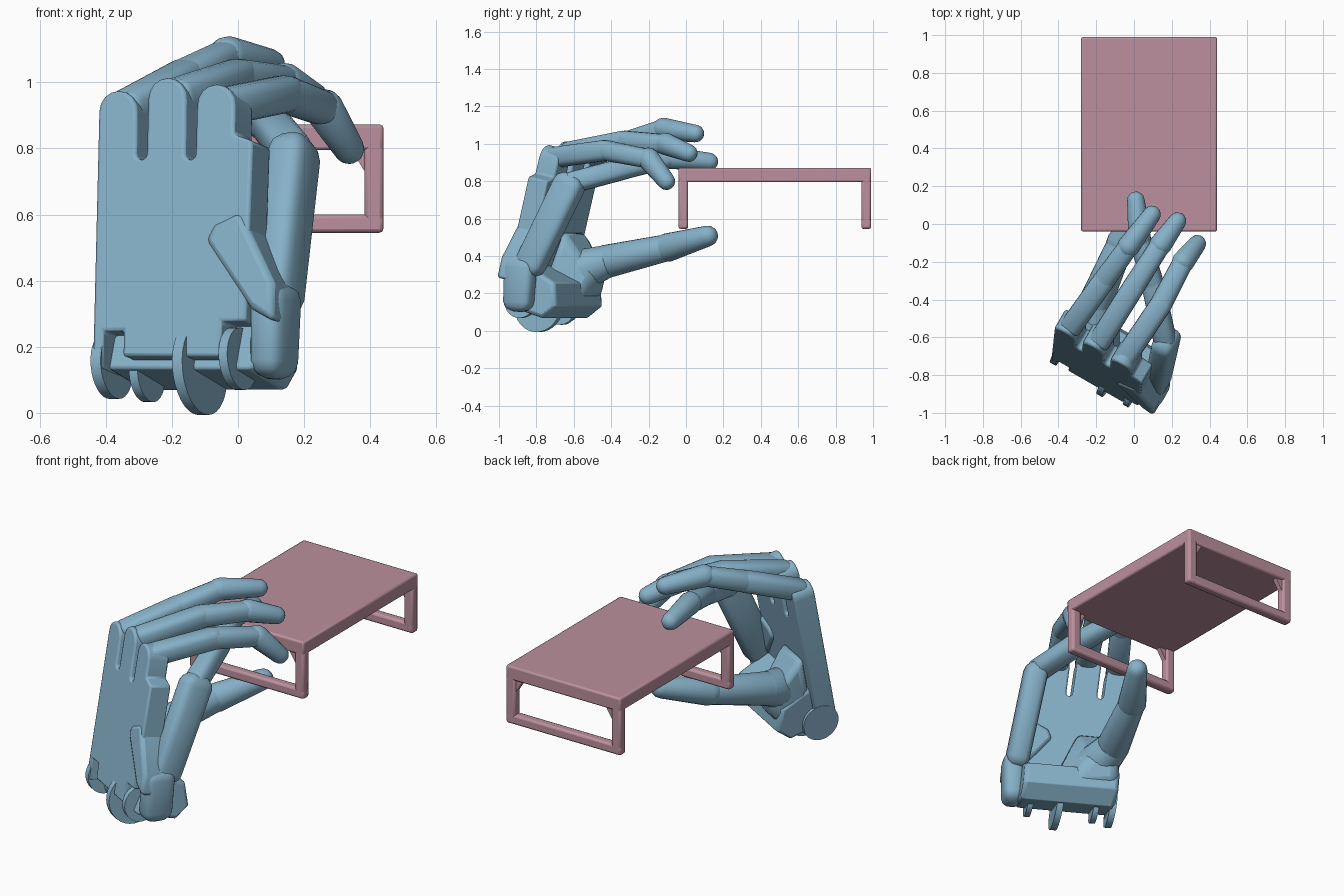
import bpy, bmesh
from math import sin, cos, pi, radians
from mathutils import Vector, Matrix

if "Cube" in bpy.data.objects:
    bpy.data.objects.remove(bpy.data.objects["Cube"])


def material(name, rgb):
    m = bpy.data.materials.new(name)
    m.diffuse_color = (*rgb, 1)
    m.use_nodes = True
    m.node_tree.nodes["Principled BSDF"].inputs["Base Color"].default_value = m.diffuse_color
    return m


BLUE = material("blue_shell", (0.24, 0.44, 0.58))
PINK = material("pink_table", (0.50, 0.28, 0.34))

# Palm frame: U across the palm, N towards the table, W up the palm
U = Vector((0.87, -0.5, 0.0))
W = Vector((0.02, 0.23, 1.0)).normalized()
N = W.cross(U).normalized()
O = Vector((-0.205, -0.86, 0.1))


def P(u, n, w):
    return O + U * u + N * n + W * w


def finish(name, bm, mat, bevel=0.0):
    bmesh.ops.recalc_face_normals(bm, faces=bm.faces)
    me = bpy.data.meshes.new(name)
    bm.to_mesh(me)
    bm.free()
    ob = bpy.data.objects.new(name, me)
    bpy.context.collection.objects.link(ob)
    me.materials.append(mat)
    if bevel:
        b = ob.modifiers.new("soft_edges", 'BEVEL')
        b.width, b.segments, b.limit_method, b.angle_limit = bevel, 2, 'ANGLE', radians(40)
    bpy.ops.object.select_all(action='DESELECT')
    ob.select_set(True)
    bpy.context.view_layer.objects.active = ob
    bpy.ops.object.shade_smooth_by_angle(angle=radians(35))
    return ob


def prism(name, a, b, bevel=0.0):
    """Close two matching outlines into a solid."""
    bm = bmesh.new()
    a = [bm.verts.new(p) for p in a]
    b = [bm.verts.new(p) for p in b]
    bm.faces.new(a)
    bm.faces.new(b[::-1])
    for i in range(len(a)):
        j = (i + 1) % len(a)
        bm.faces.new((a[i], b[i], b[j], a[j]))
    return finish(name, bm, BLUE, bevel)


def plate(name, outline, n0, n1, bevel=0.01):
    """Extrude a (u, w) outline through the palm thickness."""
    return prism(name, [P(u, n0, w) for u, w in outline], [P(u, n1, w) for u, w in outline], bevel)


def arc(u, w, r, a0, a1, n=8):
    return [(u + r * cos(radians(a0 + (a1 - a0) * i / n)),
             w + r * sin(radians(a0 + (a1 - a0) * i / n))) for i in range(n + 1)]


def link(name, p, q, r0, r1, depth=1.0, square=1.0, cap=1.0):
    """Tapered rounded link between two joints."""
    p, q = Vector(p), Vector(q)
    z = (q - p).normalized()
    x = (U - z * U.dot(z)).normalized()
    y = z.cross(x)
    L = (q - p).length
    rings = [(-r0 * cap * cos(t), r0 * sin(t)) for t in (0.3, 0.7, 1.1, pi / 2)]
    rings += [(L + r1 * cos(t), r1 * sin(t)) for t in (pi / 2, 1.1, 0.7, 0.3)]
    bm = bmesh.new()
    loops = []
    for h, r in rings:
        loop = []
        for k in range(20):
            c, s = cos(k * pi / 10), sin(k * pi / 10)
            cx = abs(c) ** square * (1 if c > 0 else -1)
            sy = abs(s) ** square * (1 if s > 0 else -1)
            loop.append(bm.verts.new(p + z * h + x * r * cx + y * r * sy * depth))
        loops.append(loop)
    for a, b in zip(loops, loops[1:]):
        for k in range(20):
            bm.faces.new((a[k], a[(k + 1) % 20], b[(k + 1) % 20], b[k]))
    bm.faces.new(loops[0])
    bm.faces.new(loops[-1])
    return finish(name, bm, BLUE)


def hull(name, pts, bevel=0.02, mat=BLUE):
    bm = bmesh.new()
    for p in pts:
        bm.verts.new(p)
    bmesh.ops.convex_hull(bm, input=bm.verts)
    return finish(name, bm, mat, bevel)


def box(name, lo, hi, mat, bevel):
    bm = bmesh.new()
    lo, hi = Vector(lo), Vector(hi)
    bmesh.ops.create_cube(bm, size=1, matrix=Matrix.Translation((lo + hi) / 2)
                          @ Matrix.Diagonal((*(hi - lo), 1)))
    return finish(name, bm, mat, bevel)


# Table: slab and two end frames with gussets
X0, X1, Y0, Y1 = -0.28, 0.44, -0.04, 0.99
box("table_top", (X0, Y0, 0.795), (X1, Y1, 0.872), PINK, 0.01)
for label, y in (("front", Y0), ("back", Y1 - 0.052)):
    box(label + "_rail", (X0, y, 0.545), (X1, y + 0.052, 0.6), PINK, 0.012)
    for side, x, s in (("left", X0, 1), ("right", X1, -1)):
        box(f"{label}_{side}_leg", (min(x, x + s * 0.057), y, 0.545),
            (max(x, x + s * 0.057), y + 0.052, 0.83), PINK, 0.012)
        hull(f"{label}_{side}_gusset", [(x + s * dx, yy, z) for yy in (y + 0.012, y + 0.04)
             for dx, z in ((0.05, 0.8), (0.1, 0.8), (0.05, 0.72))], 0, PINK)

# Palm plate: three knuckle lobes above, wrist notches below
lobes = ((-0.195, 0.83), (-0.025, 0.87), (0.145, 0.85))
outline = [(-0.265, 0.03), (-0.23, 0.03), (-0.23, 0.15), (-0.16, 0.15), (-0.16, 0.07),
           (0.18, 0.07), (0.18, 0.18), (0.265, 0.18), (0.275, 0.74), (0.211, 0.76)]
for i, (u, w) in reversed(list(enumerate(lobes))):
    outline += arc(u, w, 0.066, 0, 180)
    if i:
        mid = (u + lobes[i - 1][0]) / 2
        outline += arc(mid, 0.7, 0.018, 0, -180, 6)
plate("palm", outline, -0.015, 0.105)

# Heel of the hand and thumb mound
hull("palm_heel", [P(u, n, w) for u in (-0.25, 0.27) for n, w in
                   ((0.03, 0.04), (0.25, 0.02), (0.32, 0.10), (0.28, 0.22), (0.1, 0.28))])
hull("thumb_mound", [P(-0.25, 0.1, 0.12), P(-0.25, 0.1, 0.48), P(0.0, 0.1, 0.48),
                     P(0.12, 0.12, 0.15), P(-0.24, 0.31, 0.14), P(-0.22, 0.32, 0.28),
                     P(-0.06, 0.32, 0.27), P(0.0, 0.3, 0.12)], 0.04)

# Wrist lobes: thin discs
for i, (u, w, r, n, t) in enumerate(((-0.25, 0.06, 0.1, 0.08, 0.035), (-0.155, 0.045, 0.085, 0.13, 0.03),
                                     (0.045, 0.055, 0.14, 0.1, 0.035), (0.195, 0.08, 0.095, 0.07, 0.03))):
    prism(f"wrist_lobe_{i}", *[[P(u + du, n + r * cos(k * pi / 16), w + r * sin(k * pi / 16))
                                for k in range(32)] for du in (-t / 2, t / 2)])

# Outer hand bone carrying the little finger
plate("outer_hinge_wedge", [(0.12, 0.43), (0.15, 0.48), (0.24, 0.52), (0.36, 0.30), (0.36, 0.18), (0.28, 0.22)],
      -0.022, 0.12, 0.02)
link("outer_bone_base", (0.11, -0.895, 0.155), (0.115, -0.885, 0.34), 0.055, 0.058, 1.5, 0.6)
link("outer_bone", (0.125, -0.83, 0.36), (0.17, -0.625, 0.78), 0.062, 0.064, 1.35, 0.6)

# Fingers: knuckle, middle joint, end joint, tip
fingers = {
    "index": ((-0.335, -0.545, 0.92), (-0.16, -0.30, 1.015), (-0.03, -0.12, 1.08), (0.095, 0.05, 1.055)),
    "middle": ((-0.185, -0.625, 0.955), (0.0, -0.33, 1.015), (0.14, -0.11, 1.0), (0.23, 0.015, 0.95)),
    "ring": ((-0.055, -0.72, 0.925), (0.14, -0.43, 0.965), (0.26, -0.20, 0.92), (0.335, -0.105, 0.80)),
    "little": ((0.165, -0.62, 0.79), (0.10, -0.32, 0.87), (0.03, -0.08, 0.925), (0.01, 0.125, 0.905)),
}
for name, (a, b, c, d) in fingers.items():
    link(name + "_lower", a, b, 0.06, 0.059, 0.95, 0.7, 0.5)
    link(name + "_middle", b, c, 0.059, 0.054, 0.95, 0.8)
    link(name + "_tip", c, d, 0.06, 0.047)

# Thumb reaching under the table
thumb = (((-0.21, -0.60, 0.31), 0.12), ((-0.21, -0.43, 0.37), 0.09),
         ((-0.07, -0.10, 0.445), 0.072), ((0.075, 0.115, 0.507), 0.056))
for i, label in enumerate(("thumb_base", "thumb_middle", "thumb_tip")):
    (a, r0), (b, r1) = thumb[i], thumb[i + 1]
    link(label, a, b, r0 + (0.005 if i == 2 else 0), r1)
